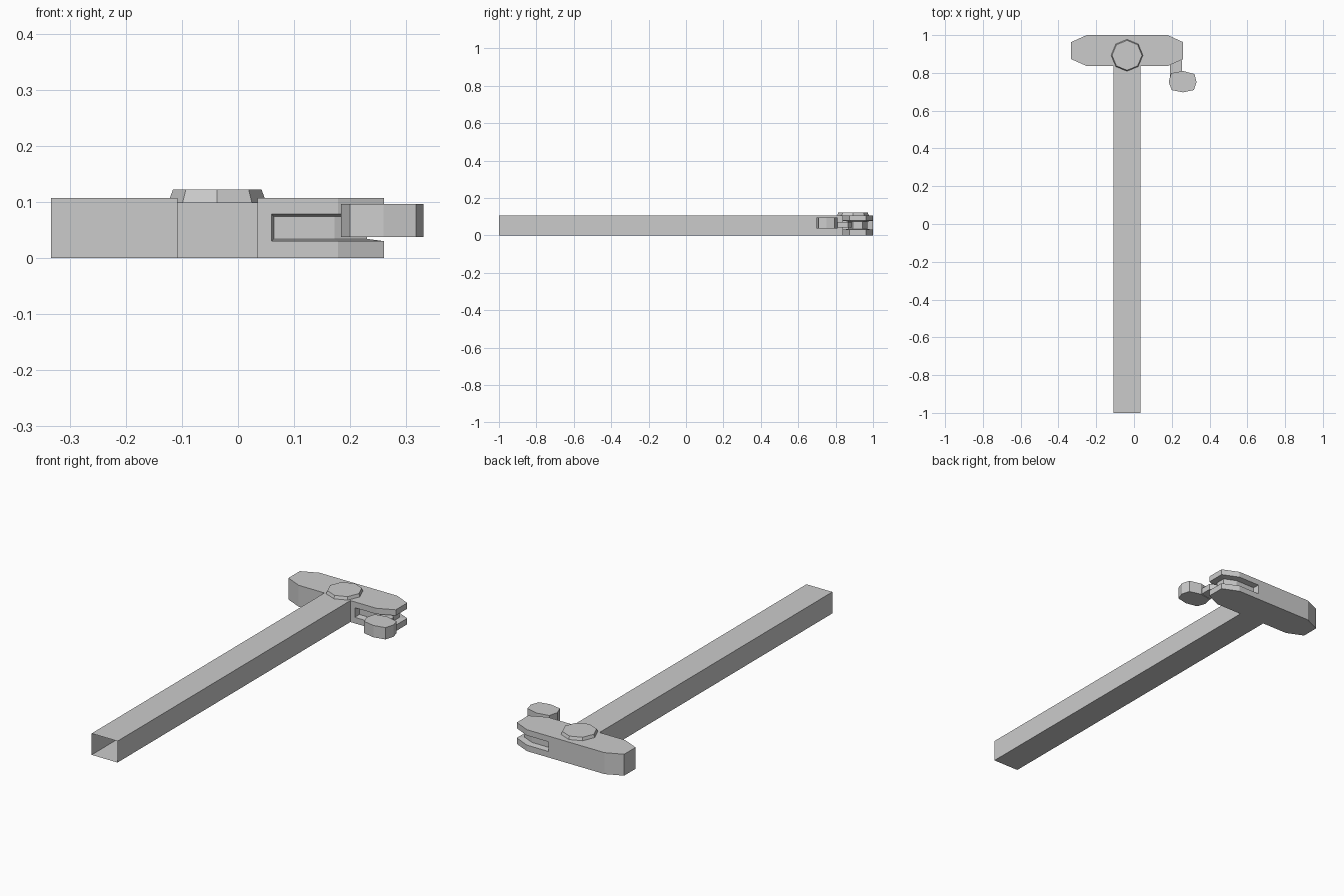
import bpy, bmesh
from math import pi
from mathutils import Matrix

if "Cube" in bpy.data.objects:
    bpy.data.objects.remove(bpy.data.objects["Cube"])


def finish(name, bm):
    me = bpy.data.meshes.new(name)
    bm.to_mesh(me)
    bm.free()
    ob = bpy.data.objects.new(name, me)
    bpy.context.collection.objects.link(ob)
    return ob


def prism(outline, levels):
    """Closed prism from a counter-clockwise outline, with bands between z levels."""
    bm = bmesh.new()
    rings = [[bm.verts.new((x, y, z)) for x, y in outline] for z in levels]
    bands = []
    n = len(outline)
    for a, b in zip(rings, rings[1:]):
        bands.append([bm.faces.new((a[i], a[(i + 1) % n], b[(i + 1) % n], b[i]))
                      for i in range(n)])
    bm.faces.new(rings[0][::-1])
    bm.faces.new(rings[-1])
    bm.normal_update()
    return bm, bands


# T-shaped shell: long hollow bar and cross head in one piece
shell_outline = [(-.108, -1), (.035, -1), (.035, .836), (.06, .836),
                 (.178, .836), (.26, .873), (.26, .963), (.178, 1), (.06, 1),
                 (-.25, 1), (-.333, .963), (-.333, .873), (-.25, .836), (-.108, .836)]
bm, bands = prism(shell_outline, [0, .03, .078, .107])

# tapered groove wrapping the right end of the head
bmesh.ops.inset_region(bm, faces=bands[1][3:8], thickness=.004, depth=-.03,
                       use_even_offset=True, use_boundary=True)

# open end of the bar
bmesh.ops.delete(bm, geom=[band[0] for band in bands], context='FACES')
finish("bar_and_head", bm)

# tapered octagonal cap on the joint
bm = bmesh.new()
bmesh.ops.create_cone(bm, cap_ends=True, segments=8, radius1=.0875, radius2=.079,
                      depth=.024, matrix=Matrix.Translation((-.037, .893, .11)))
finish("pivot_cap", bm)

# lever arm reaching into the groove
bm, _ = prism([(.19, .78), (.254, .78), (.254, .866), (.225, .885), (.19, .885)],
              [.041, .071])
finish("lever_arm", bm)

# eight-sided lever knob
bm, _ = prism([(.184, .751), (.2, .709), (.259, .697), (.317, .709),
               (.331, .752), (.32, .794), (.259, .81), (.196, .798)], [.037, .096])
finish("lever_knob", bm)
